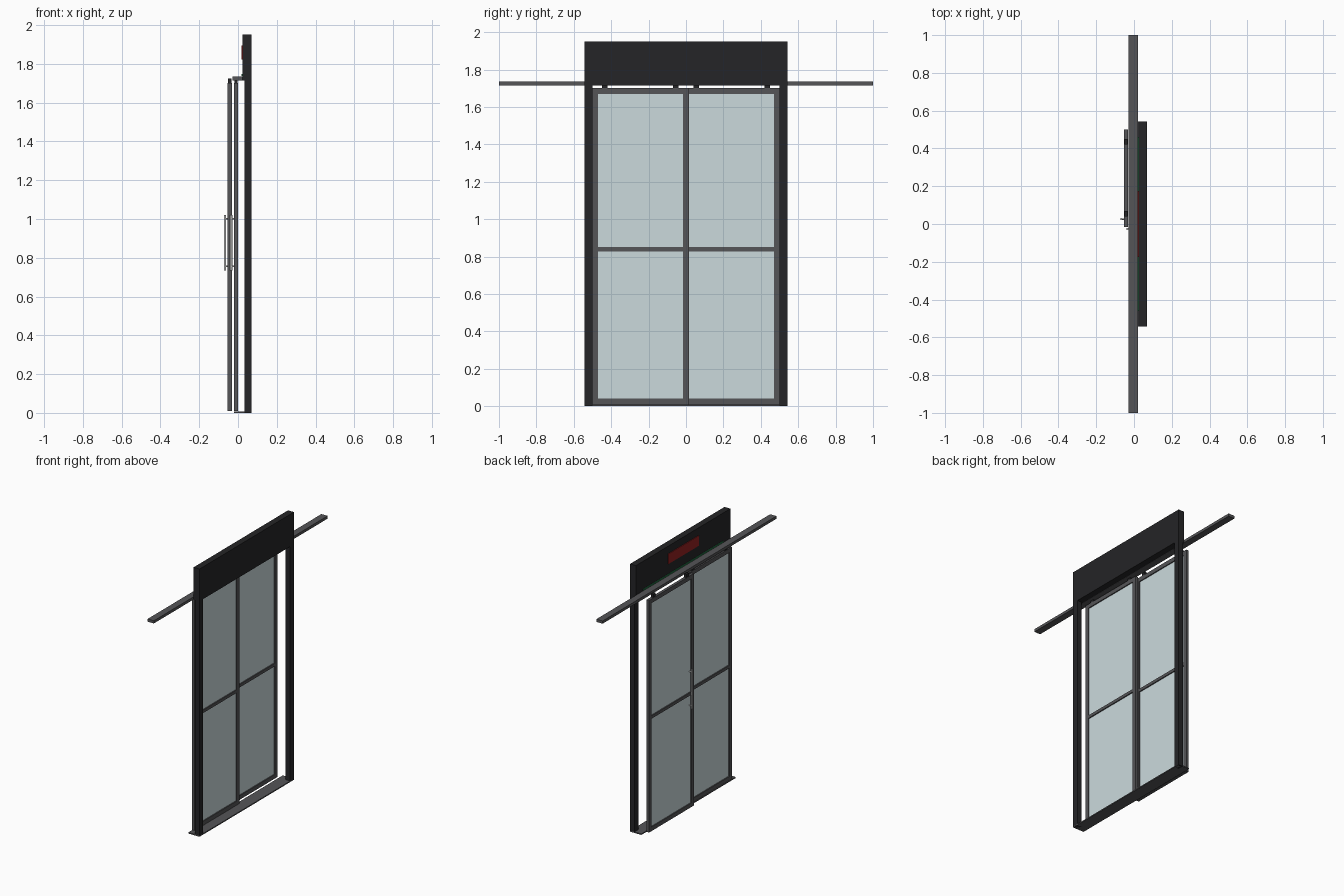
import bpy, bmesh
from mathutils import Vector

if "Cube" in bpy.data.objects:
    bpy.data.objects.remove(bpy.data.objects["Cube"])


def mat(name, rgb, a=1.0):
    m = bpy.data.materials.new(name)
    m.diffuse_color = (*rgb, a)
    m.use_nodes = True
    m.node_tree.nodes["Principled BSDF"].inputs["Base Color"].default_value = m.diffuse_color
    return m


BLACK = mat("black_metal", (0.018, 0.018, 0.02))
DARK = mat("dark_metal", (0.09, 0.09, 0.095))
GLASS = mat("glass", (0.6, 0.7, 0.72), 0.4)
STEEL = mat("steel", (0.6, 0.6, 0.6))
RED = mat("red", (0.3, 0.015, 0.015))
GREEN = mat("green", (0.02, 0.2, 0.07))


def finish(bm, name, m):
    me = bpy.data.meshes.new(name)
    bm.to_mesh(me)
    bm.free()
    me.materials.append(m)
    ob = bpy.data.objects.new(name, me)
    bpy.context.collection.objects.link(ob)
    return ob


def box(name, x, y, z, m):
    """Box from (min, max) ranges."""
    bm = bmesh.new()
    bmesh.ops.create_cube(bm, size=1)
    for v in bm.verts:
        v.co = Vector([(r[0] + r[1]) / 2 + c * (r[1] - r[0]) for c, r in zip(v.co, (x, y, z))])
    return finish(bm, name, m)


def rod(name, a, b, r, m):
    """Round bar between two points."""
    a, b = Vector(a), Vector(b)
    bm = bmesh.new()
    bmesh.ops.create_cone(bm, cap_ends=True, segments=16, radius1=r, radius2=r, depth=(b - a).length)
    q = Vector((0, 0, 1)).rotation_difference(b - a)
    for v in bm.verts:
        v.co = q @ v.co + (a + b) / 2
    ob = finish(bm, name, m)
    bpy.context.view_layer.objects.active = ob
    ob.select_set(True)
    bpy.ops.object.shade_smooth_by_angle()
    ob.select_set(False)


# Portal: posts, header, sill and overhead rail
for s, side in ((1, "back"), (-1, "front")):
    box("post_" + side, (0.034, 0.07), sorted((s * 0.5, s * 0.543)), (0, 1.72), BLACK)
box("header", (0.023, 0.07), (-0.543, 0.543), (1.715, 1.95), BLACK)
box("sill", (-0.02, 0.07), (-0.543, 0.543), (0, 0.008), DARK)
box("sliding_rail", (-0.028, 0.022), (-1, 1), (1.715, 1.735), DARK)

# Sign panel and light strip on the header
box("sign_panel", (0.018, 0.024), (-0.175, 0.175), (1.822, 1.895), RED)
box("light_strip", (0.019, 0.024), (-0.46, 0.46), (1.738, 1.748), GREEN)

# Two sliding doors
ZB, ZT, W = 0.01, 1.70, 0.03
for s, side, x0 in ((1, "outer", -0.053), (-1, "inner", -0.021)):
    x = (x0, x0 + 0.021)
    ya, yb = sorted((-s * 0.015, s * 0.5))
    box(side + "_stile_a", x, (ya, ya + W), (ZB, ZT), DARK)
    box(side + "_stile_b", x, (yb - W, yb), (ZB, ZT), DARK)
    inner = (ya + W, yb - W)
    for part, z in (("bottom", (ZB, 0.04)), ("middle", (0.828, 0.85)), ("top", (1.67, ZT))):
        box(f"{side}_{part}_rail", x, inner, z, DARK)
    xc = x0 + 0.0105
    box(side + "_glass", (xc - 0.003, xc + 0.003), inner, (0.04, 1.67), GLASS)

    # Hanger blocks
    for y in (0.055, 0.435):
        box(side + "_hanger", (x0 + 0.002, x0 + 0.019), (s * y - 0.014, s * y + 0.014), (ZT, 1.725), BLACK)

    # Pull handle with standoffs
    hx, hy = x0 - 0.014, s * 0.026
    rod(side + "_handle_bar", (hx, hy, 0.735), (hx, hy, 1.02), 0.006, STEEL)
    for z in (0.755, 1.0):
        rod(side + "_handle_standoff", (hx, hy, z), (xc, hy, z), 0.004, STEEL)
